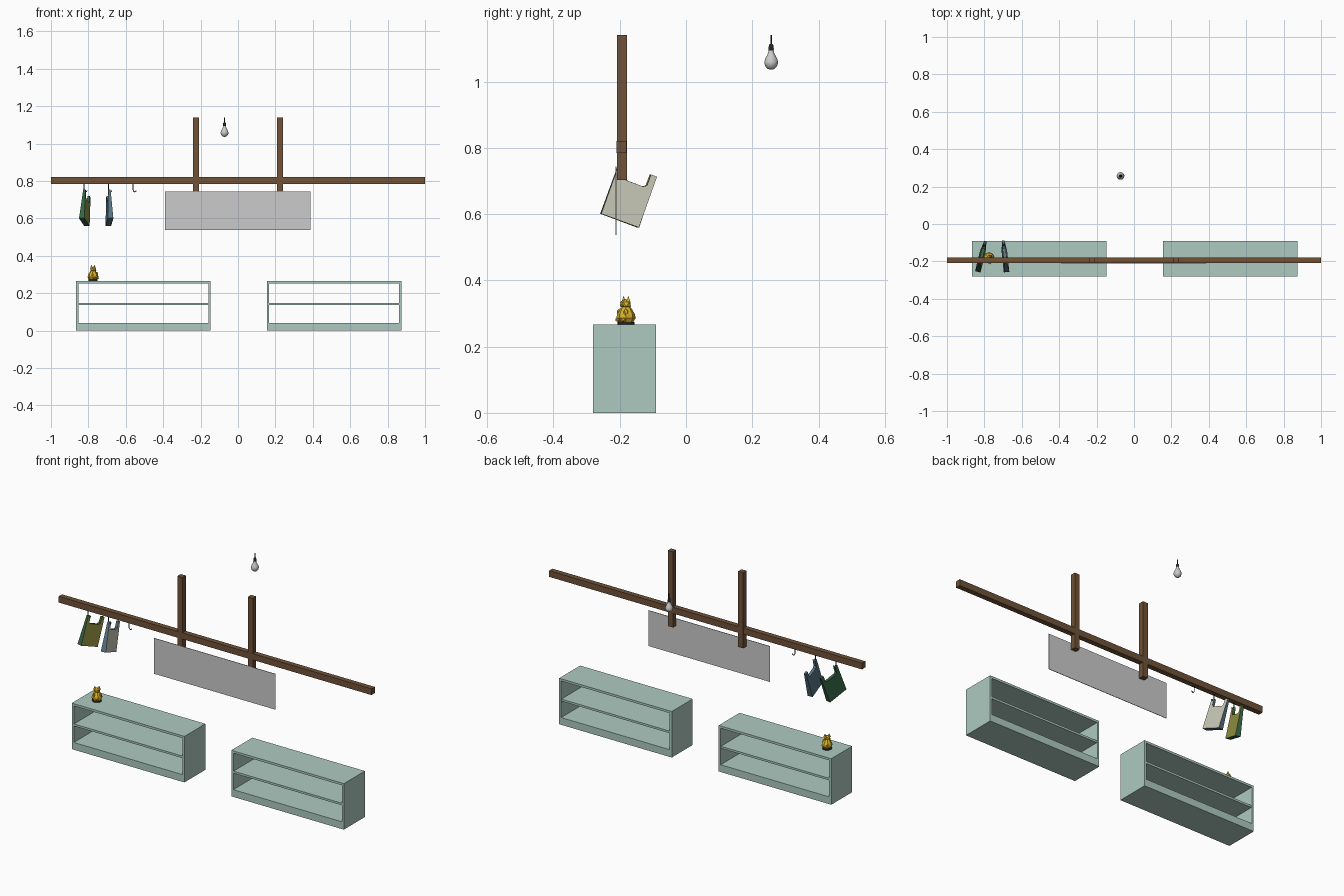
import bpy, bmesh, math
from mathutils import Matrix, Vector

if "Cube" in bpy.data.objects:
    bpy.data.objects.remove(bpy.data.objects["Cube"])


def material(name, rgb):
    m = bpy.data.materials.new(name)
    m.diffuse_color = (*rgb, 1)
    m.use_nodes = True
    m.node_tree.nodes["Principled BSDF"].inputs["Base Color"].default_value = m.diffuse_color
    return m


WOOD = material("wood", (0.16, 0.085, 0.04))
MINT = material("mint_paint", (0.42, 0.59, 0.53))
BLACK = material("black_metal", (0.02, 0.02, 0.022))
GOLD = material("gold", (0.72, 0.45, 0.02))
GREEN = material("green", (0.035, 0.13, 0.06))
OLIVE = material("olive", (0.33, 0.32, 0.06))
SLATE = material("slate", (0.10, 0.18, 0.23))
PALE = material("pale", (0.58, 0.58, 0.48))


def finish(name, bm, mats=(), loc=(0, 0, 0), rot=(0, 0, 0)):
    bmesh.ops.recalc_face_normals(bm, faces=bm.faces)
    me = bpy.data.meshes.new(name)
    bm.to_mesh(me)
    bm.free()
    for m in mats:
        me.materials.append(m)
    ob = bpy.data.objects.new(name, me)
    bpy.context.collection.objects.link(ob)
    ob.location, ob.rotation_euler = loc, rot
    return ob


def add_box(bm, lo, hi):
    lo, hi = Vector(lo), Vector(hi)
    mat = Matrix.Translation((lo + hi) / 2) @ Matrix.Diagonal((*(hi - lo), 1))
    bmesh.ops.create_cube(bm, size=1, matrix=mat)


def box(name, lo, hi, mats=()):
    bm = bmesh.new()
    add_box(bm, lo, hi)
    return finish(name, bm, mats)


def lathe(name, profile, sides, mats, loc, smooth=False):
    bm = bmesh.new()
    rings = [[bm.verts.new((r * math.cos(2 * math.pi * i / sides),
                            r * math.sin(2 * math.pi * i / sides), z))
              for i in range(sides)] for r, z in profile]
    for a, b in zip(rings, rings[1:]):
        for i in range(sides):
            j = (i + 1) % sides
            bm.faces.new((a[i], a[j], b[j], b[i]))
    bm.faces.new(rings[0])
    bm.faces.new(rings[-1])
    if smooth:
        for f in bm.faces:
            f.smooth = len(f.verts) == 4
    return finish(name, bm, mats, loc)


# Overhead beam, hanging posts and sign panel
box("cross_beam", (-1, -0.209, 0.784), (1, -0.179, 0.82), [WOOD])
for side, x in (("left", -0.225), ("right", 0.225)):
    box(side + "_post", (x - 0.016, -0.2085, 0.703), (x + 0.016, -0.1785, 1.14), [WOOD])
box("sign_panel", (-0.39, -0.212, 0.537), (0.387, -0.209, 0.743))

# Two open-backed shelf units
for side, x0 in (("left", -0.866), ("right", 0.154)):
    x1, y0, y1, t = x0 + 0.72, -0.281, -0.09, 0.013
    bm = bmesh.new()
    add_box(bm, (x0, y0, 0), (x1, y1, 0.042))
    add_box(bm, (x0, y0, 0.253), (x1, y1, 0.266))
    add_box(bm, (x0, y0, 0.042), (x0 + t, y1, 0.253))
    add_box(bm, (x1 - t, y0, 0.042), (x1, y1, 0.253))
    add_box(bm, (x0 + t, y0 + 0.002, 0.136), (x1 - t, y1 - 0.002, 0.148))
    finish(side + "_shelf_unit", bm, [MINT])

# Wire hooks under the beam
for n, x in enumerate((-0.82, -0.688, -0.557)):
    cu = bpy.data.curves.new(f"hook_{n + 1}", "CURVE")
    cu.dimensions = "3D"
    cu.bevel_depth, cu.bevel_resolution = 0.0022, 1
    pts = [(0, 0.786), (0, 0.752), (0.003, 0.745), (0.009, 0.741), (0.015, 0.744), (0.017, 0.749)]
    sp = cu.splines.new("POLY")
    sp.points.add(len(pts) - 1)
    for p, (dx, z) in zip(sp.points, pts):
        p.co = (x - 0.004 + dx, -0.194, z, 1)
    cu.use_fill_caps = True
    cu.materials.append(BLACK)
    bpy.context.collection.objects.link(bpy.data.objects.new(cu.name, cu))


# Carrier bags, each hanging by one handle
def bag(name, x, yaw, mats):
    outline = [(0, 0), (0.1215, 0), (0.1215, 0.163), (0.102, 0.163), (0.102, 0.128),
               (0.092, 0.121), (0.03, 0.121), (0.02, 0.128), (0.02, 0.163), (0, 0.163)]
    bm = bmesh.new()
    sheets = [[bm.verts.new((s * (0.015 - 0.055 * v), u - 0.01, v - 0.158))
               for u, v in outline] for s in (-1, 1)]
    back, front = sheets
    bm.faces.new(back)
    bm.faces.new(front).material_index = 1
    for i in range(len(outline)):
        j = (i + 1) % len(outline)
        bm.faces.new((back[i], back[j], front[j], front[i]))
    finish(name, bm, mats, (x, -0.194, 0.746), (math.radians(-20), 0, math.radians(yaw)))


bag("green_bag", -0.82, -14, [GREEN, OLIVE])
bag("slate_bag", -0.688, 6, [SLATE, PALE])

# Low-poly gold cat figurine on a dark base
spot = (-0.775, -0.181, 0.266)
lathe("figurine_base", [(0.025, 0), (0.025, 0.009)], 12, [BLACK], spot)
lathe("figurine_body", [(0.023, 0.009), (0.029, 0.02), (0.027, 0.032), (0.018, 0.047), (0.012, 0.056)],
      8, [GOLD], spot)
bm = bmesh.new()


def blob(pos, scale):
    bmesh.ops.create_icosphere(bm, subdivisions=1, radius=1,
                               matrix=Matrix.Translation(pos) @ Matrix.Diagonal((*scale, 1)))


blob((0, -0.002, 0.062), (0.02, 0.017, 0.016))
blob((0, -0.017, 0.058), (0.007, 0.006, 0.005))
blob((0, 0.023, 0.026), (0.007, 0.007, 0.014))
for s in (-1, 1):
    blob((s * 0.012, -0.021, 0.015), (0.009, 0.01, 0.007))
    blob((s * 0.016, -0.014, 0.036), (0.007, 0.008, 0.013))
    bmesh.ops.create_cone(bm, cap_ends=True, segments=4, radius1=0.009, radius2=0, depth=0.02,
                          matrix=Matrix.Translation((s * 0.011, 0, 0.077)))
finish("figurine_head_and_paws", bm, [GOLD], spot, (0, 0, math.radians(40)))

# Light bulb on a cord
bulb = (-0.072, 0.257, 0)
lathe("bulb_cord", [(0.0022, 1.108), (0.0022, 1.14)], 8, [BLACK], bulb)
lathe("bulb_socket", [(0.007, 1.092), (0.008, 1.097), (0.007, 1.11), (0.004, 1.113)], 12, [BLACK], bulb, True)
lathe("bulb_glass", [(0.002, 1.0355), (0.010, 1.038), (0.017, 1.045), (0.0205, 1.054), (0.0205, 1.06),
                     (0.018, 1.069), (0.012, 1.08), (0.009, 1.087), (0.008, 1.094)], 20, [], bulb, True)
